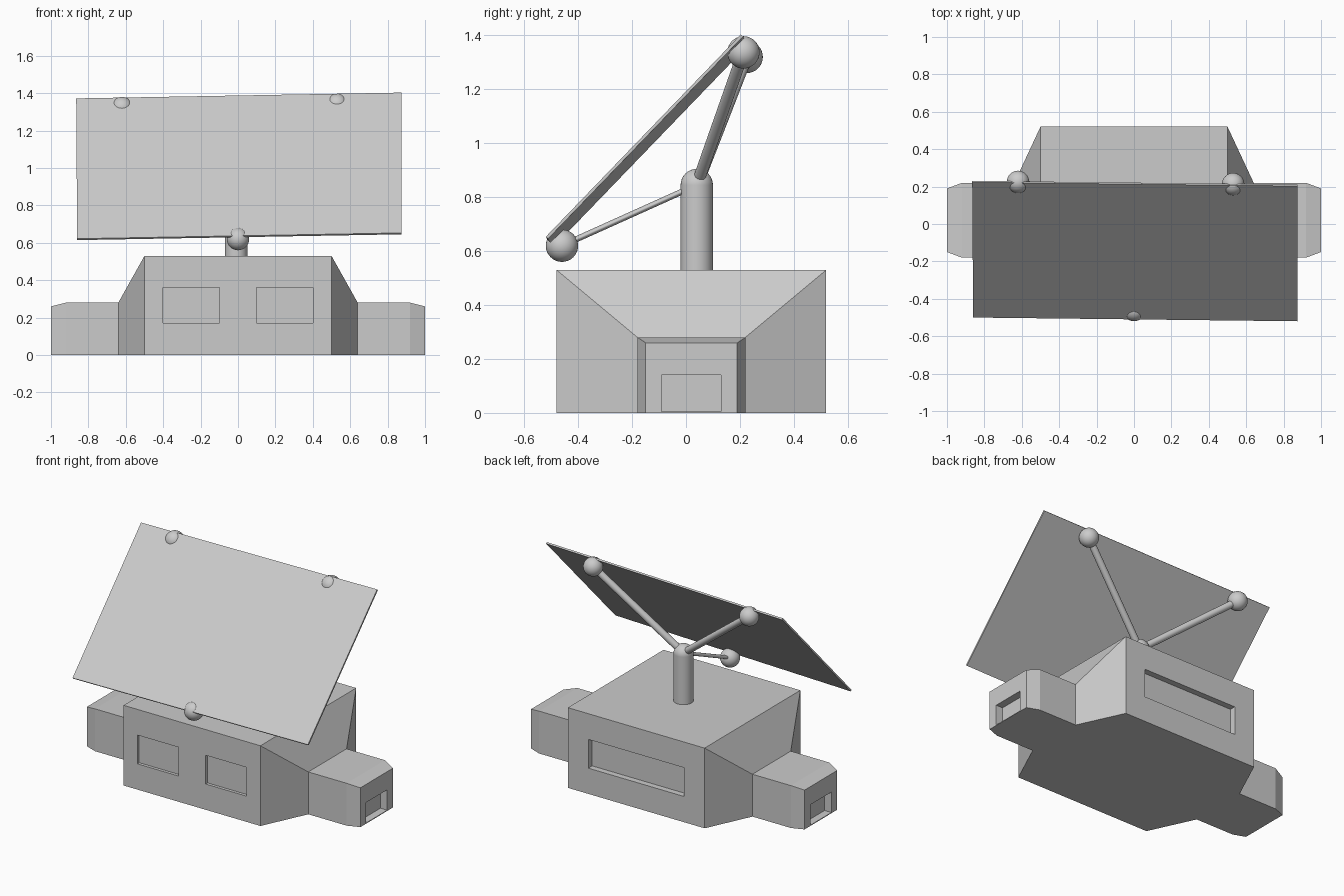
import bpy, bmesh
from mathutils import Vector, Matrix

if "Cube" in bpy.data.objects:
    bpy.data.objects.remove(bpy.data.objects["Cube"])


def make_object(name, bm, smooth=False):
    bmesh.ops.recalc_face_normals(bm, faces=bm.faces)
    mesh = bpy.data.meshes.new(name)
    bm.to_mesh(mesh)
    bm.free()
    obj = bpy.data.objects.new(name, mesh)
    bpy.context.collection.objects.link(obj)
    bpy.context.view_layer.objects.active = obj
    bpy.ops.object.select_all(action='DESELECT')
    obj.select_set(True)
    if smooth:
        bpy.ops.object.shade_smooth_by_angle()
    return obj


def ball(name, centre, radius):
    bm = bmesh.new()
    bmesh.ops.create_uvsphere(bm, u_segments=32, v_segments=16, radius=radius,
                              matrix=Matrix.Translation(centre))
    return make_object(name, bm, True)


def rod(name, a, b, rx, ry):
    # elliptical rod from a to b, rx is the sideways half width
    a, b = Vector(a), Vector(b)
    d = b - a
    rot = d.to_track_quat('Z', 'Y').to_matrix().to_4x4()
    bm = bmesh.new()
    bmesh.ops.create_cone(bm, cap_ends=True, segments=32, radius1=1, radius2=1, depth=d.length,
                          matrix=Matrix.Translation((a + b) / 2) @ rot @ Matrix.Diagonal((rx, ry, 1, 1)))
    return make_object(name, bm, True)


# Hull: rectangular sections lofted along x, mirrored left and right
half = [(0.5, -0.48, 0.52, 0.53), (0.64, -0.18, 0.22, 0.28),
        (0.92, -0.18, 0.22, 0.28), (1.0, -0.15, 0.19, 0.26)]
sections = [(-x, a, b, h) for x, a, b, h in reversed(half)] + half
bm = bmesh.new()
rings = [[bm.verts.new(p) for p in ((x, a, 0), (x, b, 0), (x, b, h), (x, a, h))]
         for x, a, b, h in sections]
for r, s in zip(rings, rings[1:]):
    for i in range(4):
        j = (i + 1) % 4
        bm.faces.new((r[i], r[j], s[j], s[i]))
bm.faces.new(rings[0])
bm.faces.new(rings[-1])
hull = make_object("hull", bm)

# Recesses: two front windows, one back window, a hatch in each end pod
boxes = [((-0.35, 0.35), (0.48, 0.6), (0.17, 0.36))]
for s in (-1, 1):
    boxes.append(((s * 0.25 - 0.15, s * 0.25 + 0.15), (-0.6, -0.46), (0.17, 0.36)))
    boxes.append(((s * 1.0 - 0.05, s * 1.0 + 0.05), (-0.09, 0.13), (0.005, 0.14)))
bm = bmesh.new()
for spans in boxes:
    mid = [(lo + hi) / 2 for lo, hi in spans]
    size = [hi - lo for lo, hi in spans]
    bmesh.ops.create_cube(bm, size=1, matrix=Matrix.Translation(mid) @ Matrix.Diagonal((*size, 1)))
cutter = make_object("recess_cutter", bm)
cutter.hide_render = True
mod = hull.modifiers.new("recesses", 'BOOLEAN')
mod.operation = 'DIFFERENCE'
mod.solver = 'EXACT'
mod.object = cutter
bpy.context.view_layer.objects.active = hull
bpy.ops.object.modifier_apply(modifier=mod.name)
bpy.data.objects.remove(cutter)

# Mast with rounded joint on top
hub = (-0.01, 0.04, 0.845)
rod("mast", (-0.01, 0.04, 0.5), hub, 0.06, 0.06)
ball("mast_joint", hub, 0.06)

# Struts and ball joints that carry the panel
for name, p, rx, ry in (("left_strut", (-0.62, 0.225, 1.32), 0.022, 0.022),
                        ("right_strut", (0.53, 0.213, 1.337), 0.022, 0.022),
                        ("front_strut", (0, -0.46, 0.62), 0.02, 0.011)):
    rod(name, hub, p, rx, ry)
    ball(name + "_joint", p, 0.06)

# Tilted thin panel
top = [Vector(p) for p in ((-0.86, -0.50, 0.622), (0.875, -0.52, 0.653),
                           (0.875, 0.203, 1.403), (-0.865, 0.223, 1.372))]
n = (top[1] - top[0]).cross(top[3] - top[0]).normalized()
bm = bmesh.new()
up = [bm.verts.new(p) for p in top]
low = [bm.verts.new(p - n * 0.011) for p in top]
bm.faces.new(up)
bm.faces.new(low[::-1])
for i in range(4):
    j = (i + 1) % 4
    bm.faces.new((up[i], low[i], low[j], up[j]))
make_object("panel", bm)
